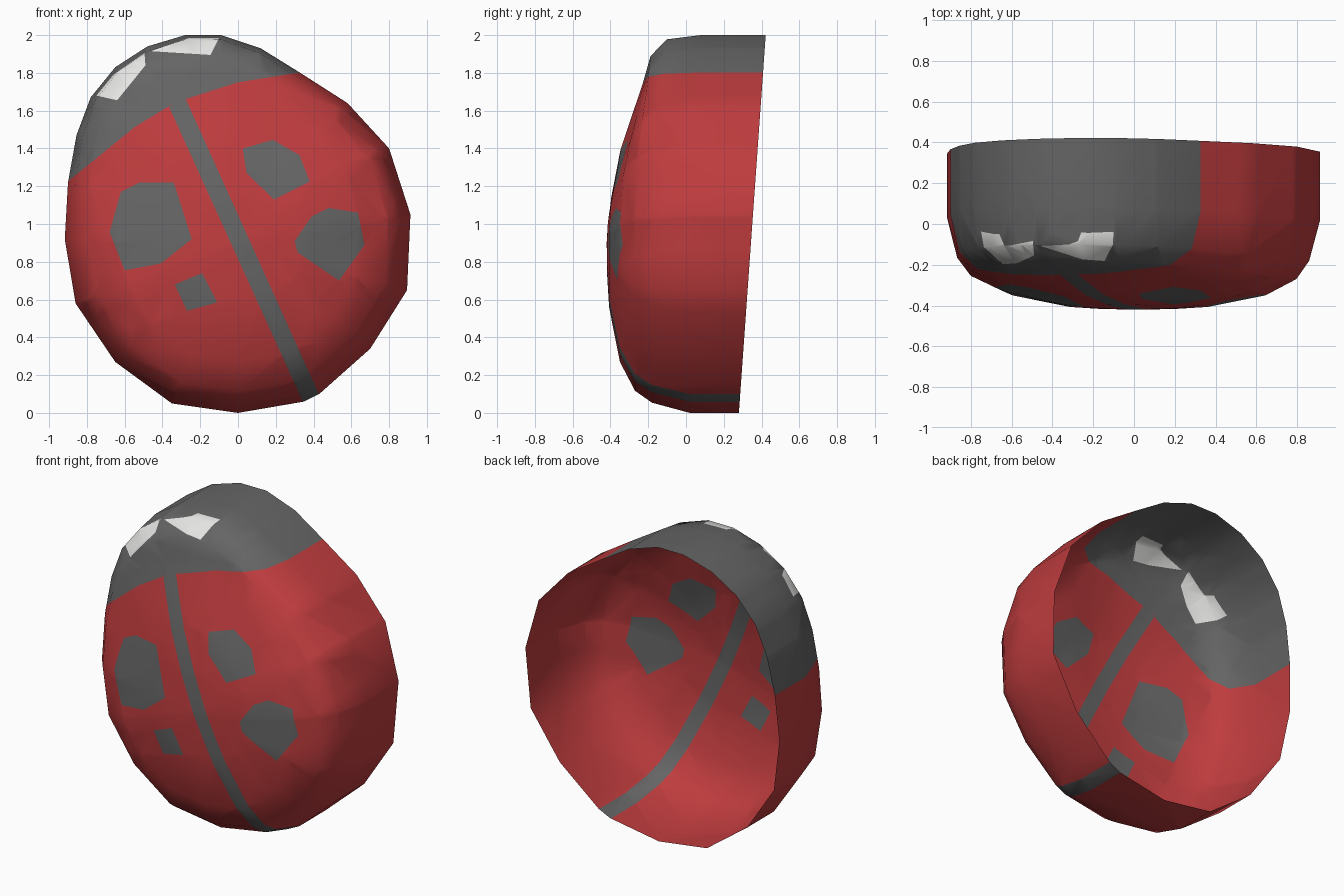
import bpy, bmesh
from mathutils import Vector

if "Cube" in bpy.data.objects:
    bpy.data.objects.remove(bpy.data.objects["Cube"])


def material(name, rgb):
    m = bpy.data.materials.new(name)
    m.diffuse_color = (*rgb, 1)
    m.use_nodes = True
    m.node_tree.nodes["Principled BSDF"].inputs["Base Color"].default_value = m.diffuse_color
    return m


GREY, RED, WHITE = 0, 1, 2
mats = [material("dark_grey", (0.13, 0.13, 0.13)),
        material("red", (0.52, 0.045, 0.048)),
        material("white", (0.82, 0.82, 0.80))]

# Front outline (x, z), counter-clockwise from the bottom
outline = [(0, 0), (.35, .06), (.43, .10), (.70, .34), (.895, .65), (.913, 1.05),
           (.80, 1.40), (.58, 1.64), (.33, 1.80), (.12, 1.93), (-.09, 2), (-.28, 2),
           (-.48, 1.94), (-.65, 1.83), (-.78, 1.67), (-.855, 1.47), (-.90, 1.22),
           (-.917, .92), (-.86, .58), (-.65, .27), (-.35, .05)]
# Dome sections (scale of outline, depth y) towards the tail and the head
tail = [(1, .02), (.94, -.18), (.87, -.27), (.70, -.35), (.38, -.407), (.2, -.417)]
head = [(1, .08), (.98, -.10), (.90, -.185), (.77, -.225), (.45, -.345), (.22, -.395)]
cx, cz = 0.02, 0.9
head_dir = Vector((-.3, .95)).normalized()

# Shell: open bowl with a slanted rim at the back
bm = bmesh.new()
rings = [[bm.verts.new((x, .28 + .071 * z, z)) for x, z in outline]]
for (st, yt), (sh, yh) in zip(tail, head):
    ring = []
    for x, z in outline:
        d = Vector((x - cx, z - cz))
        w = max(0, d.normalized().dot(head_dir)) ** 1.5
        s, y = st + (sh - st) * w, yt + (yh - yt) * w
        ring.append(bm.verts.new((cx + d.x * s, y, cz + d.y * s)))
    rings.append(ring)
n = len(outline)
for a, b in zip(rings, rings[1:]):
    for i in range(n):
        j = (i + 1) % n
        bm.faces.new((a[i], a[j], b[j], b[i]))
tip = bm.verts.new((cx, -.42, cz))
for i in range(n):
    bm.faces.new((rings[-1][i], rings[-1][(i + 1) % n], tip))
bmesh.ops.triangulate(bm, faces=bm.faces[:])


def paint(poly, mat, front_only=False):
    """Cut a convex (x, z) outline through the shell and colour its inside."""
    area = sum(p[0] * q[1] - q[0] * p[1] for p, q in zip(poly, poly[1:] + poly[:1]))
    if area < 0:
        poly = poly[::-1]
    faces = [f for f in bm.faces
             if not front_only or min(v.co.y for v in f.verts) < 0]
    for p, q in zip(poly, poly[1:] + poly[:1]):
        co = Vector((p[0], 0, p[1]))
        no = Vector((q[1] - p[1], 0, p[0] - q[0])).normalized()
        geom = set(faces)
        for f in faces:
            geom.update(f.edges)
            geom.update(f.verts)
        res = bmesh.ops.bisect_plane(bm, geom=list(geom), dist=1e-5,
                                     plane_co=co, plane_no=no)
        cand = {g for g in res["geom"] if isinstance(g, bmesh.types.BMFace)}
        cand.update(f for f in faces if f.is_valid)
        faces = [f for f in cand if (f.calc_center_median() - co).dot(no) < 0]
    for f in faces:
        f.material_index = mat


# Red wing cases below the head line
paint([(-2, .33), (-.95, 1.185), (-.57, 1.50), (-.33, 1.645), (0, 1.75),
       (.345, 1.805), (2, 1.81), (2, -1), (-2, -1)], RED)
# Dividing stripe
paint([(-.365, 1.62), (-.285, 1.68), (.455, .04), (.37, 0)], GREY)
# Spots
for spot in (
        [(-.62, 1.17), (-.52, 1.22), (-.34, 1.22), (-.245, .92), (-.41, .79),
         (-.60, .755), (-.68, .957)],
        [(-.335, .68), (-.19, .74), (-.11, .585), (-.27, .54)],
        [(.025, 1.40), (.185, 1.445), (.325, 1.365), (.38, 1.225), (.19, 1.13),
         (.045, 1.27)],
        [(.39, 1.04), (.48, 1.085), (.635, 1.06), (.67, .89), (.535, .70),
         (.315, .85), (.30, .91)]):
    paint(spot, GREY)
# Eyes
for eye in ([(-.46, 1.915), (-.26, 1.985), (-.10, 1.985), (-.145, 1.895)],
            [(-.495, 1.905), (-.49, 1.84), (-.64, 1.655), (-.75, 1.68), (-.66, 1.79)]):
    paint(eye, WHITE, True)

me = bpy.data.meshes.new("beetle_shell")
for m in mats:
    me.materials.append(m)
for f in bm.faces:
    f.smooth = True
bm.to_mesh(me)
bm.free()
shell = bpy.data.objects.new("beetle_shell", me)
bpy.context.collection.objects.link(shell)
